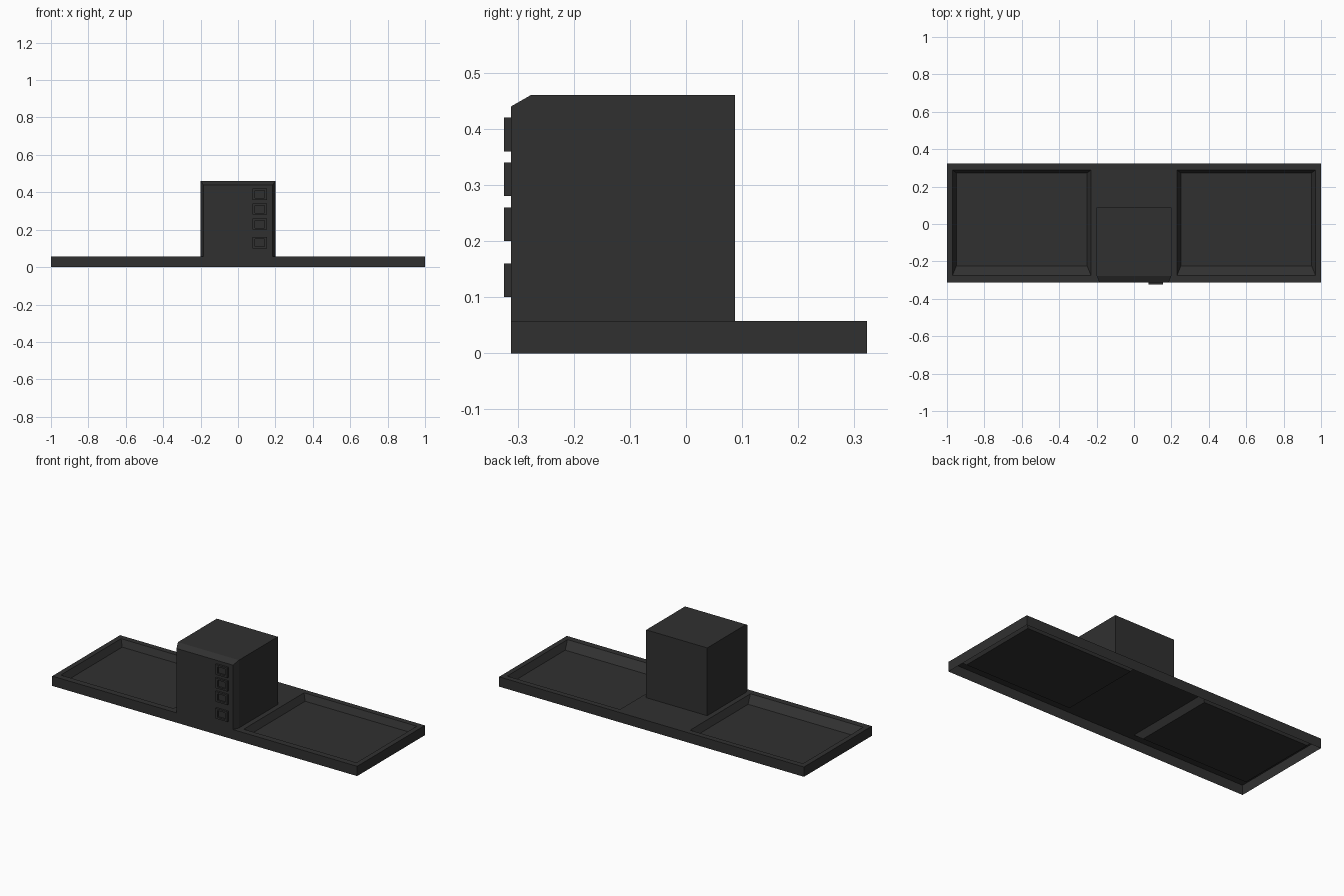
import bpy
import bmesh

cube = bpy.data.objects.get("Cube")
if cube:
    bpy.data.objects.remove(cube, do_unlink=True)

charcoal = bpy.data.materials.new("charcoal plastic")
charcoal.use_nodes = True
COLOUR = (0.03, 0.03, 0.03, 1)
charcoal.diffuse_color = COLOUR
charcoal.node_tree.nodes["Principled BSDF"].inputs["Base Color"].default_value = COLOUR


def finish(bm, name):
    bmesh.ops.remove_doubles(bm, verts=bm.verts, dist=0.0001)
    bmesh.ops.recalc_face_normals(bm, faces=bm.faces)
    mesh = bpy.data.meshes.new(name)
    bm.to_mesh(mesh)
    bm.free()
    mesh.materials.append(charcoal)
    obj = bpy.data.objects.new(name, mesh)
    bpy.context.collection.objects.link(obj)
    return obj


def rect(bm, x0, x1, y0, y1, z):
    """Corner vertices of a level rectangle."""
    return [bm.verts.new((x, y, z)) for x, y in ((x0, y0), (x1, y0), (x1, y1), (x0, y1))]


def bridge(bm, a, b):
    """Walls between two rings of equal length."""
    for i in range(len(a)):
        j = (i + 1) % len(a)
        bm.faces.new((a[i], a[j], b[j], b[i]))


FRONT, BACK, DECK, FLOOR = -0.312, 0.323, 0.058, 0.02

# Tray base: open underneath, with a sunken panel on each side
bm = bmesh.new()
xs = (-1, -0.97, -0.23, 0.23, 0.97, 1)
ys = (FRONT, -0.275, 0.29, BACK)
for i in range(5):
    for j in range(3):
        top = rect(bm, xs[i], xs[i + 1], ys[j], ys[j + 1], DECK)
        if j == 1 and i in (1, 3):
            floor = rect(bm, xs[i] + 0.02, xs[i + 1] - 0.02, -0.225, 0.272, FLOOR)
            bridge(bm, top, floor)
            bm.faces.new(floor)
        else:
            bm.faces.new(top)
bridge(bm, rect(bm, -1, 1, FRONT, BACK, 0), rect(bm, -1, 1, FRONT, BACK, DECK))
finish(bm, "tray_base")

# Control housing: front face narrowed by chamfers at the sides and top
bm = bmesh.new()
rings = []
for y, half, top in ((FRONT, 0.185, 0.44), (-0.277, 0.2, 0.46), (0.087, 0.2, 0.46)):
    rings.append([bm.verts.new((x, y, z)) for x, z in
                  ((-half, DECK), (half, DECK), (half, top), (-half, top))])
bridge(bm, rings[0], rings[1])
bridge(bm, rings[1], rings[2])
bm.faces.new(rings[0])
bm.faces.new(rings[2])
finish(bm, "control_housing")


# Button surrounds: four raised square frames on the housing front
def square(bm, x, y, z, half):
    return [bm.verts.new((x + sx * half, y, z + sz * half))
            for sx, sz in ((-1, -1), (1, -1), (1, 1), (-1, 1))]


for n, z in enumerate((0.39, 0.31, 0.23, 0.13)):
    bm = bmesh.new()
    x = 0.117
    outer_back = square(bm, x, FRONT, z, 0.03)
    outer_front = square(bm, x, -0.324, z, 0.03)
    for v in outer_back + outer_front:
        v.co.x = x + (v.co.x - x) * 1.3
    inner_front = square(bm, x, -0.324, z, 0.02)
    inner_back = square(bm, x, FRONT - 0.001, z, 0.02)
    for v in inner_front + inner_back:
        v.co.x = x + (v.co.x - x) * 1.3
    bridge(bm, outer_back, outer_front)
    bridge(bm, outer_front, inner_front)
    bridge(bm, inner_front, inner_back)
    bm.faces.new(inner_back)
    finish(bm, f"button_frame_{n + 1}")
